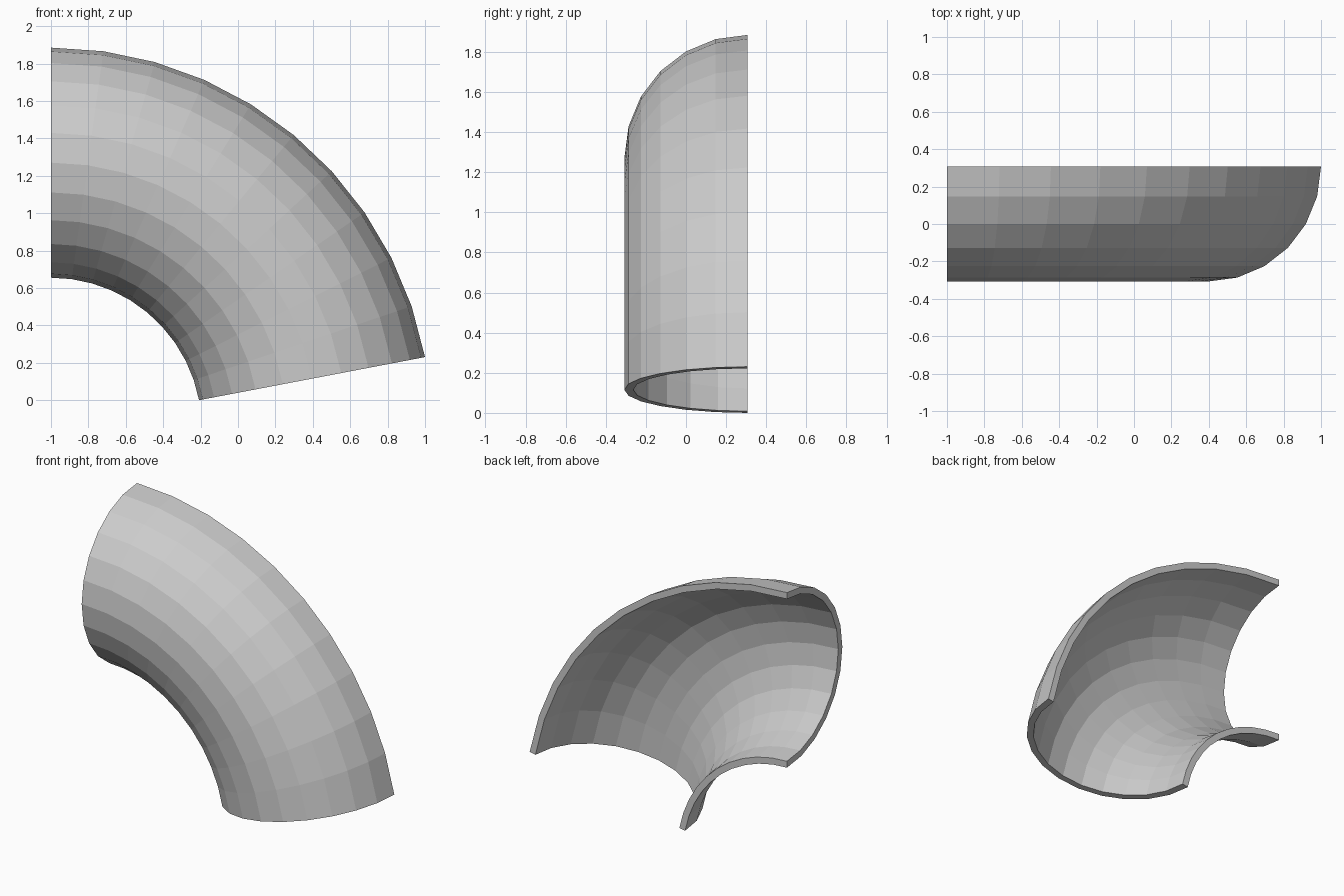
import bpy, bmesh
from math import sin, cos, pi, radians
from mathutils import Vector

cube = bpy.data.objects.get("Cube")
if cube:
    bpy.data.objects.remove(cube, do_unlink=True)

BEND, TUBE, WALL = 1.421, 0.615, 0.045   # bend radius, outer tube radius, wall thickness
SIDES, STEPS, SWEEP = 12, 10, radians(79.2)
CENTRE = Vector((-1.0, TUBE / 2, -(BEND - TUBE) * cos(SWEEP)))


def point(radius, side, step):
    """Point on the bent half tube, open towards the back."""
    a, t = pi * side / SIDES, SWEEP * step / STEPS
    reach = BEND + radius * cos(a)
    return CENTRE + Vector((reach * sin(t), -radius * sin(a), reach * cos(t)))


# Material
grey = bpy.data.materials.new("plain grey")
grey.use_nodes = True
colour = (0.6, 0.6, 0.6, 1.0)
grey.diffuse_color = colour
grey.node_tree.nodes["Principled BSDF"].inputs["Base Color"].default_value = colour

# Closed C-shaped loops: out along the outer wall, back along the inner wall
profile = [(TUBE, s) for s in range(SIDES + 1)]
profile += [(TUBE - WALL, s) for s in reversed(range(SIDES + 1))]
count = len(profile)

bm = bmesh.new()
rings = [[bm.verts.new(point(r, s, step)) for r, s in profile] for step in range(STEPS + 1)]

# Walls and the two long rims
for low, high in zip(rings, rings[1:]):
    for i in range(count):
        j = (i + 1) % count
        bm.faces.new((low[i], low[j], high[j], high[i]))

# End rims
for ring in (rings[0], rings[-1]):
    for i in range(SIDES):
        bm.faces.new((ring[i], ring[i + 1], ring[count - 2 - i], ring[count - 1 - i]))

bmesh.ops.recalc_face_normals(bm, faces=bm.faces)
mesh = bpy.data.meshes.new("half_pipe_elbow")
bm.to_mesh(mesh)
bm.free()
mesh.materials.append(grey)
bpy.context.collection.objects.link(bpy.data.objects.new("half_pipe_elbow", mesh))
